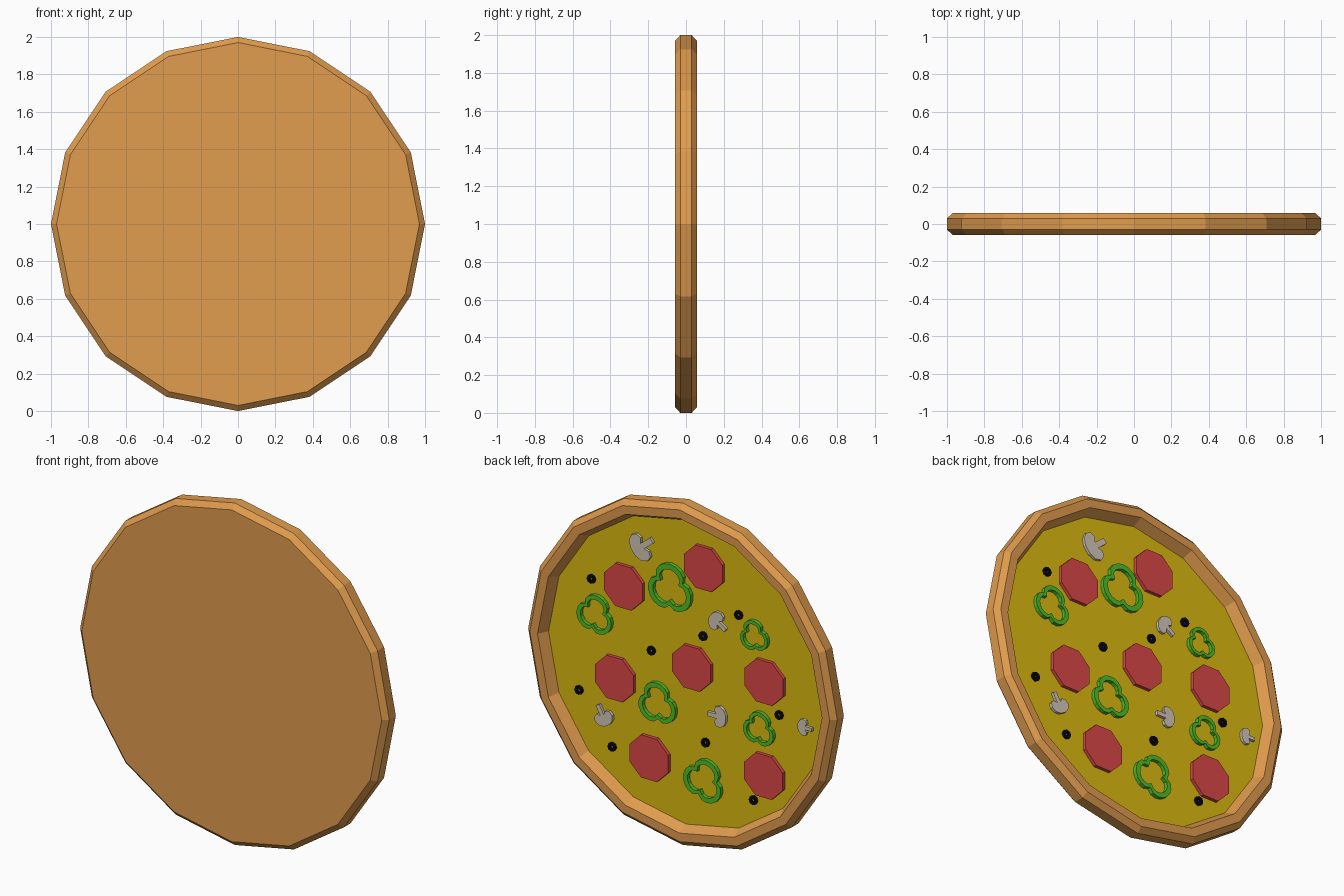
import bpy, bmesh, math

if "Cube" in bpy.data.objects:
    bpy.data.objects.remove(bpy.data.objects["Cube"])


def material(name, r, g, b):
    lin = [((c / 255 + 0.055) / 1.055) ** 2.4 if c > 10 else c / 255 / 12.92 for c in (r, g, b)]
    m = bpy.data.materials.new(name)
    m.diffuse_color = (*lin, 1)
    m.use_nodes = True
    m.node_tree.nodes["Principled BSDF"].inputs["Base Color"].default_value = m.diffuse_color
    return m


CRUST = material("baked crust", 225, 156, 78)
CHEESE = material("cheese yellow", 220, 187, 15)
MEAT = material("sausage red", 220, 72, 72)
PEPPER = material("pepper green", 80, 190, 40)
MUSHROOM = material("mushroom beige", 212, 200, 186)
OLIVE = material("olive black", 10, 10, 10)


def skin(name, rings, mat, closed=False):
    """Bridge equal-length rings of points; cap the ends, or join last to first."""
    bm = bmesh.new()
    loops = [[bm.verts.new(p) for p in ring] for ring in rings]
    n = len(loops[0])
    pairs = list(zip(loops, loops[1:]))
    if closed:
        pairs.append((loops[-1], loops[0]))
    else:
        bm.faces.new(loops[0])
        bm.faces.new(loops[-1])
    for a, b in pairs:
        for i in range(n):
            j = (i + 1) % n
            bm.faces.new((a[i], a[j], b[j], b[i]))
    bmesh.ops.recalc_face_normals(bm, faces=bm.faces)
    me = bpy.data.meshes.new(name)
    bm.to_mesh(me)
    bm.free()
    me.materials.append(mat)
    ob = bpy.data.objects.new(name, me)
    bpy.context.collection.objects.link(ob)
    return ob


def place(outline, x, z, y, scale=1.0, turn=0.0):
    """Lay a 2D outline on the pizza; z is measured from the pizza centre."""
    c, s = math.cos(turn) * scale, math.sin(turn) * scale
    return [(x + c * u - s * v, y, 1 + z + s * u + c * v) for u, v in outline]


def polygon(n, r=1.0, start=0.0):
    return [(r * math.cos(start + math.tau * i / n), r * math.sin(start + math.tau * i / n)) for i in range(n)]


# crust with chamfered rim and sloping inner wall
profile = [(0.97, -0.058), (1.0, -0.03), (1.0, 0.03), (0.97, 0.058), (0.92, 0.058), (0.885, -0.008)]
skin("crust", [place(polygon(16), 0, 0, y, r) for r, y in profile], CRUST)

# cheese disc
skin("cheese", [place(polygon(16), 0, 0, y, 0.89) for y in (-0.008, 0.0)], CHEESE)

# sausage slices
slices = [(-.125, .646), (.392, .40), (-.049, .043), (.45, -.152), (-.518, .086), (.226, -.558), (-.515, -.464)]
for i, (x, z) in enumerate(slices):
    skin(f"sausage_slice_{i + 1}",
         [place(polygon(8, 0.135, math.pi / 8), x, z, y) for y in (-0.004, 0.02)], MEAT)


# three-lobed pepper rings
def lobes(inset):
    pts = []
    for i in range(24):
        a = math.tau * i / 24
        r = 0.68 + 0.32 * abs(math.cos(1.5 * a)) ** 0.6 - inset
        pts.append((r * math.cos(a), r * math.sin(a)))
    return pts


peppers = [(.092, .47, .145, 90), (.578, .186, .118, 100), (-.451, .335, .093, 80),
           (.175, -.227, .125, 85), (-.483, -.20, .102, 95), (-.125, -.597, .13, 110)]
for i, (x, z, size, turn) in enumerate(peppers):
    section = [(0, -0.004), (0, 0.022), (0.22, 0.022), (0.22, -0.004)]
    skin(f"pepper_ring_{i + 1}",
         [place(lobes(d), x, z, y, size, math.radians(turn)) for d, y in section], PEPPER, True)

# mushroom slices: rounded cap with a stem
half = [(1.15, .2), (.25, .2), (.48, .5), (.35, .85), (-.05, .97), (-.45, .75), (-.68, .3)]
shape = half + [(u, -v) for u, v in reversed(half)]
mushrooms = [(.288, .656, .085, 141), (-.204, .358, .063, 213), (.524, -.403, .066, 60),
             (-.224, -.198, .064, 0), (-.767, -.113, .05, 180)]
for i, (x, z, size, turn) in enumerate(mushrooms):
    skin(f"mushroom_slice_{i + 1}",
         [place(shape, x, z, y, size, math.radians(turn)) for y in (-0.004, 0.016)], MUSHROOM)

# olive rings
olives = [(.607, .385), (-.345, .428), (-.115, .243), (.22, .069), (.687, -.286),
          (-.607, -.087), (.473, -.561), (-.131, -.375), (-.441, -.629)]
for i, (x, z) in enumerate(olives):
    section = [(0.026, -0.004), (0.026, 0.015), (0.011, 0.015), (0.011, -0.004)]
    skin(f"olive_ring_{i + 1}", [place(polygon(8), x, z, y, r) for r, y in section], OLIVE, True)
